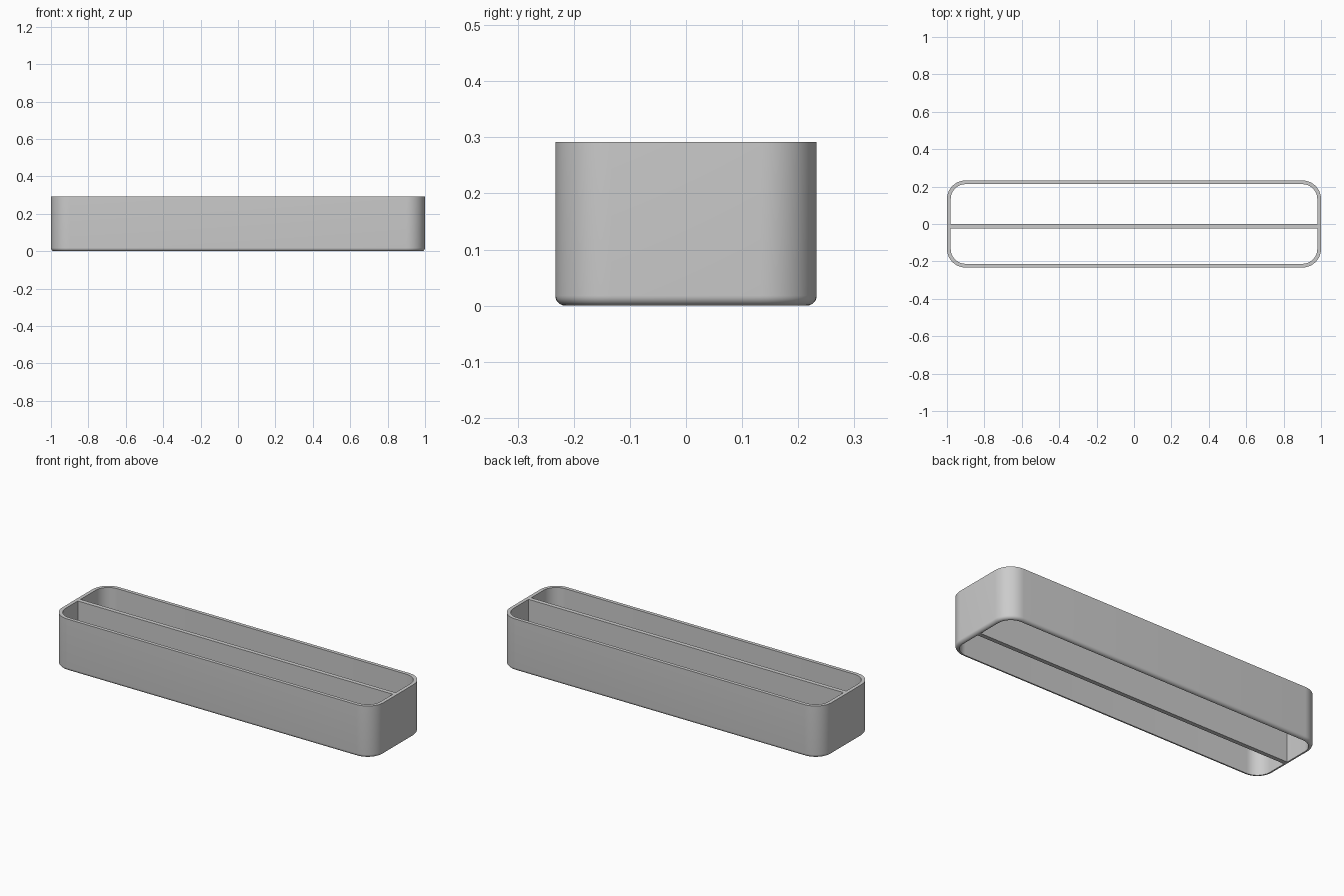
import bpy
import bmesh
from math import sin, cos, pi, radians

if "Cube" in bpy.data.objects:
    bpy.data.objects.remove(bpy.data.objects["Cube"])

HALF_X, HALF_Y, HEIGHT = 1.0, 0.233, 0.292
CORNER, WALL, FILLET = 0.1, 0.02, 0.018
STEPS = 12

grey = bpy.data.materials.new("plain_grey")
grey.use_nodes = True
colour = (0.6, 0.6, 0.6, 1)
grey.diffuse_color = colour
grey.node_tree.nodes["Principled BSDF"].inputs["Base Color"].default_value = colour


def finish(name, bm):
    bmesh.ops.recalc_face_normals(bm, faces=bm.faces)
    mesh = bpy.data.meshes.new(name)
    bm.to_mesh(mesh)
    bm.free()
    mesh.materials.append(grey)
    obj = bpy.data.objects.new(name, mesh)
    bpy.context.collection.objects.link(obj)
    return obj


def outline(bm, inset, z):
    """Rounded rectangle pulled inwards by inset."""
    r = CORNER - inset
    verts = []
    for quarter, (sx, sy) in enumerate([(1, 1), (-1, 1), (-1, -1), (1, -1)]):
        for i in range(STEPS + 1):
            a = (quarter + i / STEPS) * pi / 2
            verts.append(bm.verts.new((sx * (HALF_X - CORNER) + r * cos(a),
                                       sy * (HALF_Y - CORNER) + r * sin(a), z)))
    return verts


# Open wall: closed cross-section with a rounded lower outer edge
section = [(WALL, 0), (WALL, HEIGHT), (0, HEIGHT)]
for i in range(9):
    a = i / 8 * pi / 2
    section.append((FILLET * (1 - cos(a)), FILLET * (1 - sin(a))))

bm = bmesh.new()
loops = [outline(bm, inset, z) for inset, z in section]
for k, lower in enumerate(loops):
    upper = loops[(k + 1) % len(loops)]
    for i in range(len(lower)):
        j = (i + 1) % len(lower)
        bm.faces.new((lower[i], lower[j], upper[j], upper[i]))
wall = finish("outer_wall", bm)

bpy.ops.object.select_all(action="DESELECT")
wall.select_set(True)
bpy.context.view_layer.objects.active = wall
bpy.ops.object.shade_smooth_by_angle(angle=radians(30))

# Lengthwise divider
bm = bmesh.new()
bmesh.ops.create_cube(bm, size=1)
for v in bm.verts:
    v.co.x *= 2 * (HALF_X - WALL) + 0.002
    v.co.y = v.co.y * 0.024 - 0.012
    v.co.z = (v.co.z + 0.5) * HEIGHT
finish("divider", bm)
